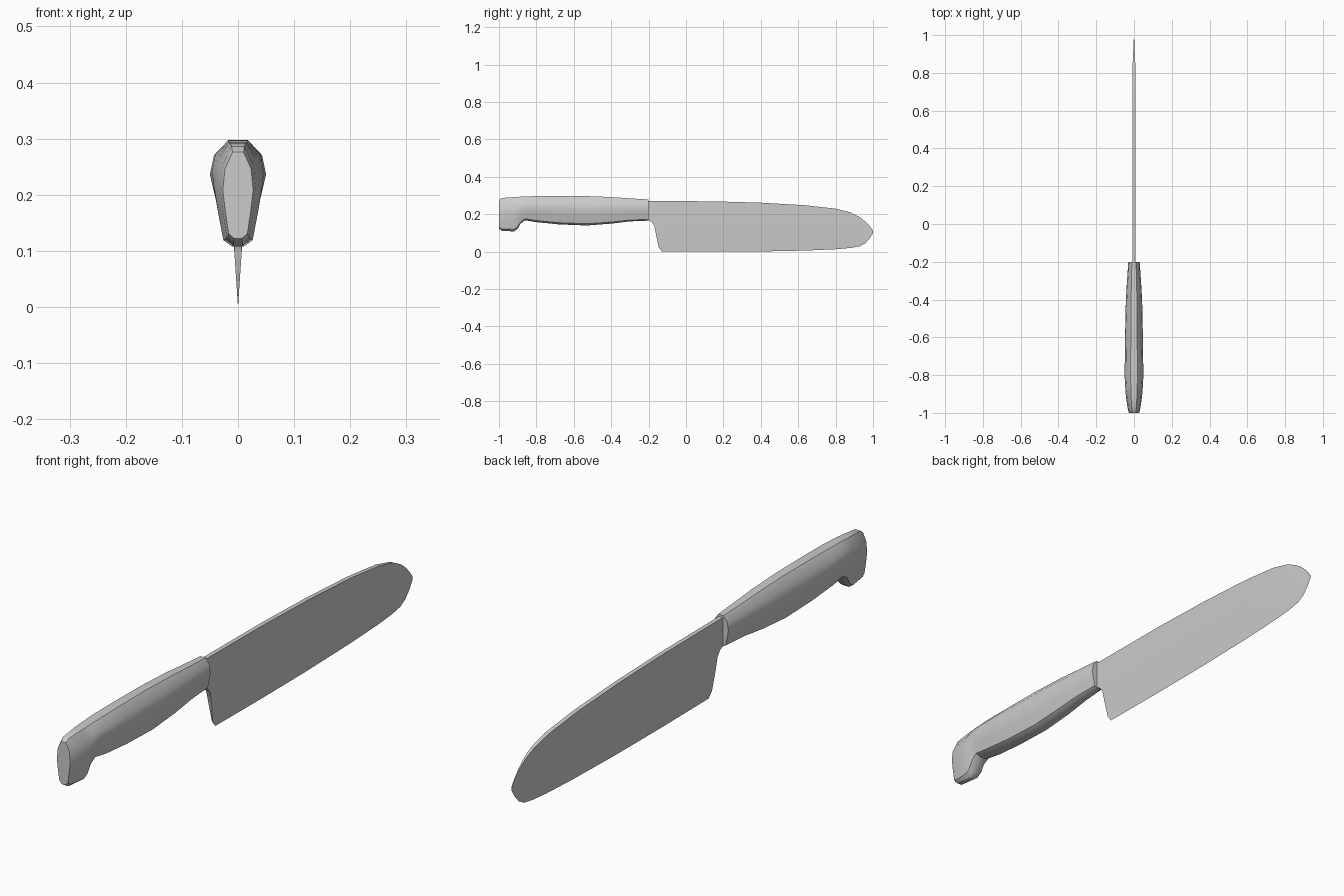
import bpy, bmesh, math

if "Cube" in bpy.data.objects:
    bpy.data.objects.remove(bpy.data.objects["Cube"])


def loft(name, rings, angle):
    """Skin a list of equal-length closed rings and cap both ends."""
    bm = bmesh.new()
    rows = [[bm.verts.new(p) for p in ring] for ring in rings]
    n = len(rows[0])
    for a, b in zip(rows, rows[1:]):
        for i in range(n):
            j = (i + 1) % n
            bm.faces.new((a[i], a[j], b[j], b[i]))
    bm.faces.new(rows[0])
    bm.faces.new(rows[-1])
    bmesh.ops.remove_doubles(bm, verts=bm.verts, dist=0.0002)
    bmesh.ops.recalc_face_normals(bm, faces=bm.faces)
    mesh = bpy.data.meshes.new(name)
    bm.to_mesh(mesh)
    bm.free()
    obj = bpy.data.objects.new(name, mesh)
    bpy.context.collection.objects.link(obj)
    bpy.context.view_layer.objects.active = obj
    obj.select_set(True)
    bpy.ops.object.shade_smooth_by_angle(angle=math.radians(angle))
    obj.select_set(False)
    return obj


def mirrored_ring(y, half):
    """Close a right-hand half section (x, z) by mirroring it across x = 0."""
    return [(x, y, z) for x, z in half] + [(-x, y, z) for x, z in reversed(half)]


# Handle: half section as (width fraction, height fraction), bottom to top
section = [(.25, 0), (.62, .06), (.84, .32), (1, .56), (.86, .81), (.36, 1)]
# y, bottom z, top z, half width
handle_stations = [
    (-1.00, .122, .276, .027), (-.985, .112, .287, .032), (-.92, .108, .292, .042),
    (-.90, .122, .293, .044), (-.885, .150, .294, .045), (-.86, .168, .295, .047),
    (-.80, .158, .297, .050), (-.68, .146, .298, .048), (-.53, .140, .297, .046),
    (-.40, .150, .292, .043), (-.30, .162, .285, .037), (-.20, .166, .279, .030)]
loft("handle", [mirrored_ring(y, [(w * u, lo + (hi - lo) * v) for u, v in section])
                for y, lo, hi, w in handle_stations], 35)

# Blade: y, bottom z, top z; wedge thickness runs out at the cutting edge
blade_stations = [
    (-.23, .175, .271), (-.20, .168, .271), (-.185, .160, .271), (-.17, .140, .271),
    (-.16, .090, .271), (-.147, .025, .271), (-.13, .002, .271), (.15, 0, .269),
    (.40, .001, .262), (.64, .006, .248), (.80, .013, .230), (.88, .020, .210),
    (.93, .029, .184), (.96, .046, .160), (.985, .075, .133), (1.0, .100, .112)]


def thickness(y, z):
    taper = min(1, max(.12, (1 - y) / .16))
    return .008 * taper * min(1, z / .12)


rings = []
for y, lo, hi in blade_stations:
    mid = min(max(.12, lo + .01), hi - .005)
    edge = 0 if y > -.14 else thickness(y, lo)
    rings.append(mirrored_ring(y, [(edge, lo), (thickness(y, mid), mid),
                                   (thickness(y, hi), hi)]))
loft("blade", rings, 35)
